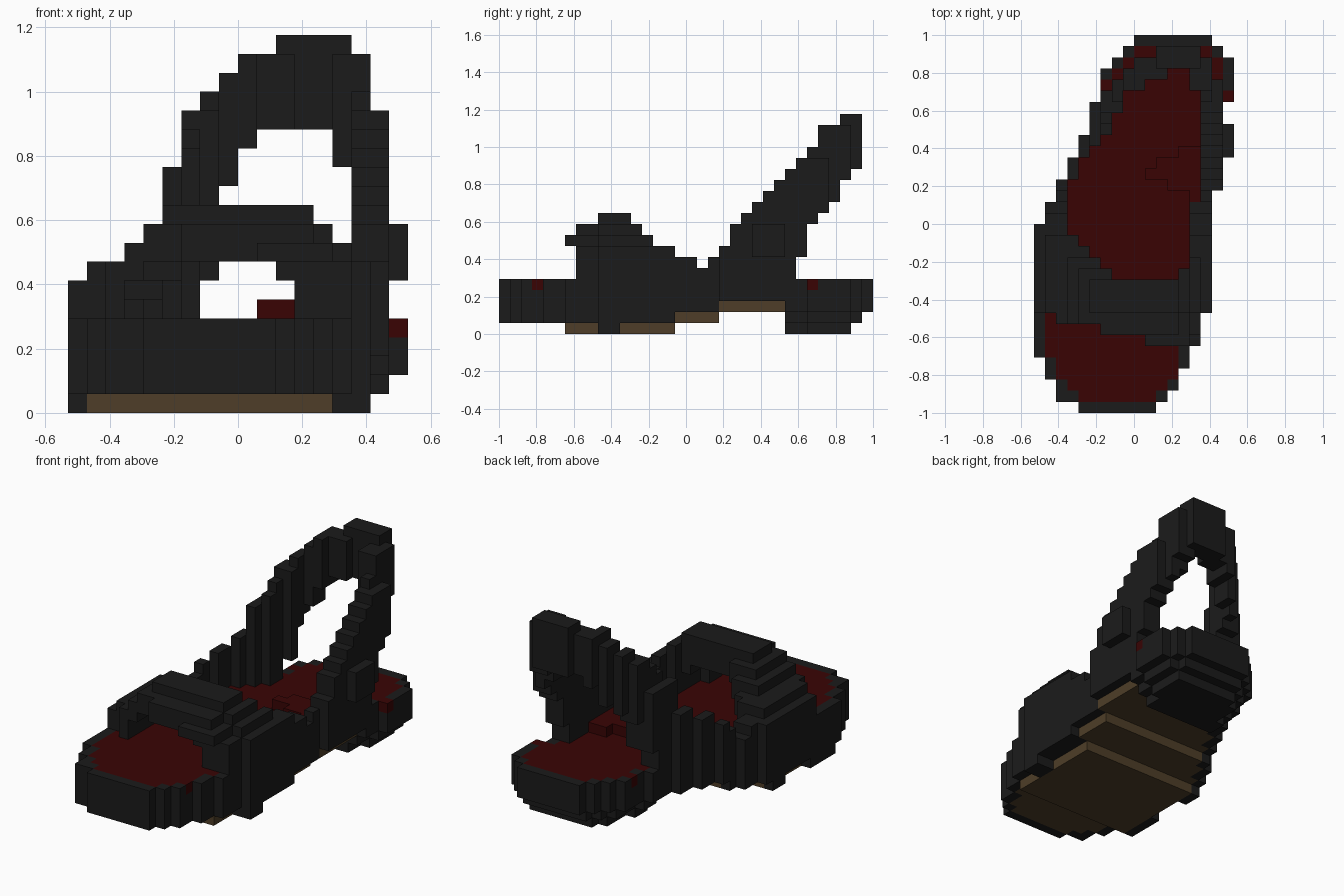
import bpy, bmesh
from mathutils import Vector

if "Cube" in bpy.data.objects:
    bpy.data.objects.remove(bpy.data.objects["Cube"], do_unlink=True)

NX, NY, NZ = 18, 34, 20
UNIT = 2 / NY


def material(name, colour):
    m = bpy.data.materials.new(name)
    m.use_nodes = True
    m.diffuse_color = (*colour, 1)
    m.node_tree.nodes["Principled BSDF"].inputs["Base Color"].default_value = (*colour, 1)
    return m


black = material("black leather", (0.011, 0.011, 0.011))
red = material("dark red lining", (0.041, 0.0012, 0.0012))
tan = material("brown rubber", (0.077, 0.048, 0.021))


def steps(*pairs):
    """Stepped profile: the value of the last pair whose start is reached."""
    def value(n):
        return [v for start, v in pairs if start <= n][-1]
    return value


# Plan outline of the shoe, in blocks, from toe to heel
left = steps((0, 4), (1, 2), (3, 1), (5, 0), (17, 1), (19, 2), (21, 3), (23, 4),
             (25, 5), (28, 6), (31, 7), (32, 8), (33, 9))
right = steps((0, 11), (1, 12), (2, 13), (4, 14), (6, 15), (9, 16), (20, 17),
              (28, 18), (32, 17), (33, 16))
bottom = steps((0, 1), (6, 0), (16, 1), (20, 2), (26, 0), (32, 1), (33, 2))
DECK = 5

# Heel strap: inner edges and height band along the length
arm_left = steps((0, 3), (21, 4), (23, 5), (24, 6), (25, 7), (27, 8), (29, 10), (30, 12), (31, 10))
arm_right = steps((0, 15), (29, 14))
arm_top = steps((19, 7), (20, 8), (21, 10), (22, 11), (23, 12), (24, 13), (25, 14),
                (26, 15), (27, 16), (28, 17), (29, 19), (31, 20))
arm_low = steps((0, DECK), (27, 7), (28, 10), (29, 11), (30, 12), (31, 14), (32, 15))
# Heel strap: rounding of the back corners, then outer and opening edges by height
strap_left = steps((0, 0), (29, 7), (30, 8), (31, 9), (32, 11))
strap_right = steps((0, 18), (30, 16), (32, 15))
lean_left = steps((0, 0), (7, 1), (8, 3), (9, 4), (10, 5), (13, 6), (16, 7), (17, 8), (18, 9), (19, 11))
lean_right = steps((0, 17), (7, 18), (10, 17), (16, 16), (19, 15))
open_left = steps((0, 8), (12, 9), (14, 10), (15, NX))
open_right = steps((0, 15), (13, 14))

# Toe strap: ridge height along the length, rounding from the edges and front corner
ridge = steps((6, 9), (7, 10), (9, 11), (12, 10), (13, 9), (14, 8), (16, 7), (18, 6))
rounding = steps((0, 7), (1, 8), (3, 9), (4, 10), (5, 11))
rounding_right = steps((0, 8), (1, 9), (2, 10), (3, 11))
rounding_front = steps((0, 7), (10, 8), (11, 9), (12, 10), (13, 11))
strap_front = steps((0, 9), (2, 8), (6, 7), (10, 6))
roof = steps((0, DECK), (3, 7), (4, 8))
gap_left = steps((0, 17), (12, 7), (13, 6), (14, 5), (15, 4), (16, 3), (17, 2))
gap_right = steps((0, 17), (12, 3), (13, 2))

# Raised arch support on the footbed
arch_start = steps((0, NX), (18, 14), (20, 12), (21, 10), (22, 11), (23, 13), (24, NX))
red_spots = {(17, 28), (6, 29), (12, 3)}


def inside(i, j):
    return 0 <= j < NY and left(j) <= i < right(j)


def on_rim(i, j):
    return not all(inside(i + a, j + b) for a, b in ((1, 0), (-1, 0), (0, 1), (0, -1)))


def sole_part(i, j, k):
    if not inside(i, j) or not bottom(j) <= k < DECK:
        return None
    rim = on_rim(i, j)
    if k == DECK - 1 and (not rim or (i, j) in red_spots):
        return "footbed"
    if j >= 26:                                   # heel block tapers downwards
        inset = max(0, 2 - k)
        return "sole" if left(j) + inset <= i < right(j) - inset else None
    if k > bottom(j):
        return "sole"
    if k == 0 and i > 13:                         # outsole is set back on this side
        return "sole" if j in (9, 10) else None
    if not rim:
        return "outsole"
    cut_back = (j >= 16 and i > 8) or (10 <= j <= 13 and i < 8)
    return None if cut_back else "sole"


def in_toe_strap(i, j, k):
    if not 6 <= j <= 18 or not inside(i, j) or j < strap_front(i) or k < DECK:
        return False
    dl, dr = i - left(j), right(j) - 1 - i
    if dl >= gap_left(j) and dr >= gap_right(j):
        return False
    top = min(ridge(j), rounding(dl), rounding_right(dr), rounding_front(i + j))
    if k >= top:
        return False
    if j == 6:
        return k == 8                             # overhanging front lip
    return k >= min(roof(min(dl, dr)), top - 2)


def in_heel_strap(i, j, k):
    if not 19 <= j <= 32 or not arm_low(j) <= k < arm_top(j):
        return False
    flare = 1 if 23 <= j <= 25 and 7 <= k <= 9 else 0
    first = max(left(j), lean_left(k), strap_left(j))
    last = min(right(j) + flare, lean_right(k), strap_right(j))
    if not first <= i < last:
        return False
    closed = j >= 31 and k >= 15
    return closed or i < min(arm_left(j), open_left(k)) or i >= max(arm_right(j), open_right(k))


def part_at(i, j, k):
    part = sole_part(i, j, k)
    if part:
        return part
    if in_toe_strap(i, j, k):
        return "toe_strap"
    if in_heel_strap(i, j, k):
        return "heel_strap"
    if k == DECK and arch_start(j) <= i < 15:
        return "arch_support"
    return None


cells = {}
for i in range(NX):
    for j in range(NY):
        for k in range(NZ):
            part = part_at(i, j, k)
            if part:
                cells[i, j, k] = part


def build(name, mat):
    """Skin the blocks of one part, keeping only faces open to the air."""
    bm = bmesh.new()
    corners = {}

    def corner(p):
        key = tuple(round(c) for c in p)
        if key not in corners:
            x, y, z = key
            corners[key] = bm.verts.new(((x - NX / 2) * UNIT, (y - NY / 2) * UNIT, z * UNIT))
        return corners[key]

    for cell, part in cells.items():
        if part != name:
            continue
        for axis in range(3):
            for side in (0, 1):
                near = list(cell)
                near[axis] += 2 * side - 1
                if tuple(near) in cells:
                    continue
                u, v, base = Vector(), Vector(), Vector(cell)
                u[(axis + 1) % 3] = v[(axis + 2) % 3] = 1
                base[axis] += side
                quad = [base, base + u, base + u + v, base + v]
                if not side:
                    quad.reverse()
                bm.faces.new([corner(p) for p in quad])
    mesh = bpy.data.meshes.new(name)
    bm.to_mesh(mesh)
    bm.free()
    mesh.materials.append(mat)
    bpy.context.scene.collection.objects.link(bpy.data.objects.new(name, mesh))


for name, mat in (("sole", black), ("outsole", tan), ("footbed", red),
                  ("arch_support", red), ("toe_strap", black), ("heel_strap", black)):
    build(name, mat)
